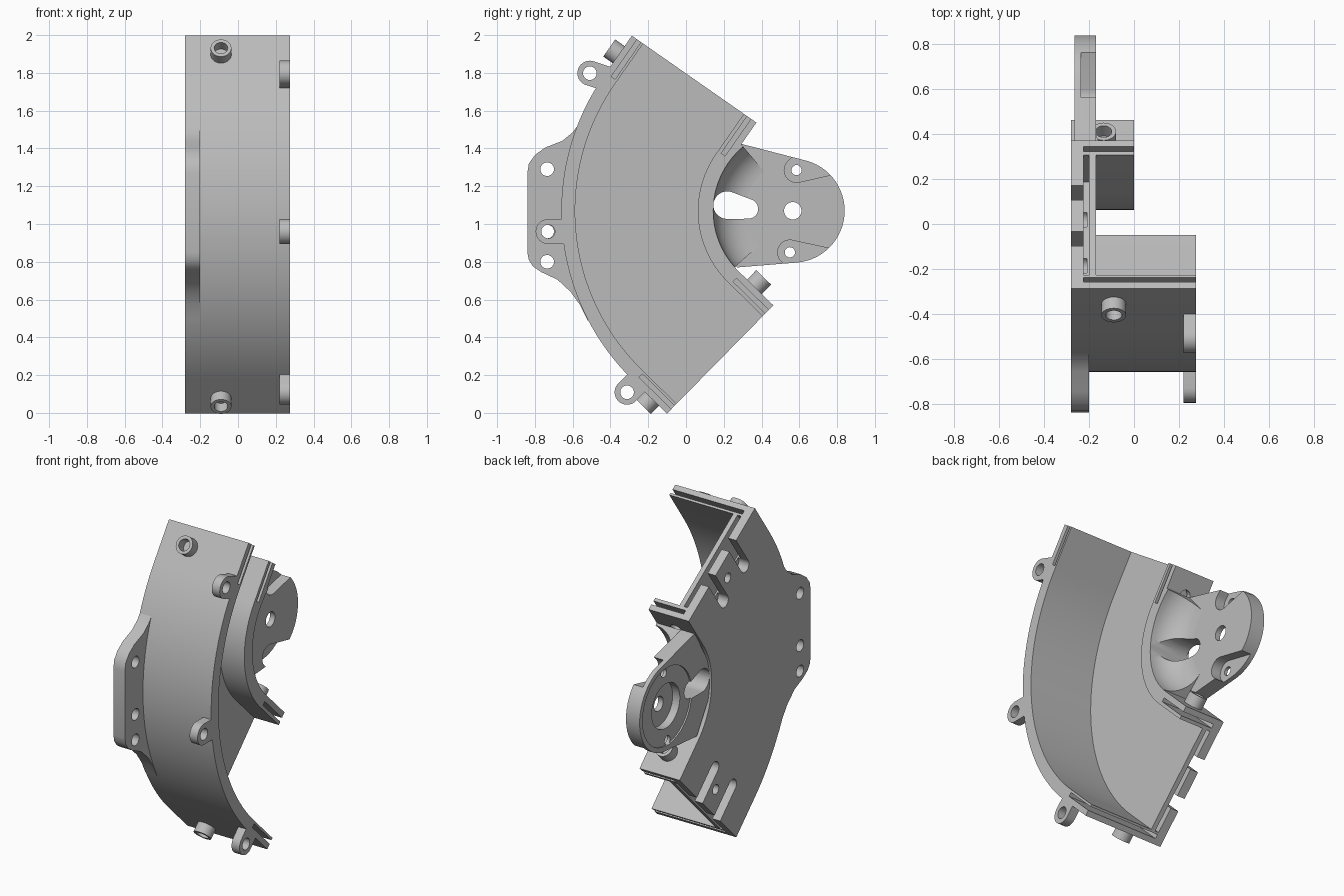
import bpy, bmesh
from math import cos, sin, radians, atan2
from mathutils import Vector

if "Cube" in bpy.data.objects:
    bpy.data.objects.remove(bpy.data.objects["Cube"], do_unlink=True)

gray = bpy.data.materials.new("plain gray")
gray.use_nodes = True
gray.diffuse_color = (0.5, 0.5, 0.5, 1)
gray.node_tree.nodes["Principled BSDF"].inputs["Base Color"].default_value = (0.5, 0.5, 0.5, 1)

# Bend layout in the (y, z) plane: centre, end angles, straight lead length
CENTER = Vector((0.589, 1.069))
TOP, BOTTOM = 145.1, 225.5
LEAD = 0.26
BACK, MID, FLOOR = -0.28, -0.225, -0.17


def polar(r, deg):
    return CENTER + r * Vector((cos(radians(deg)), sin(radians(deg))))


def end_point(end, r, s):
    """Point at radius r, s along the straight lead of one end."""
    a = radians(end)
    t = Vector((sin(a), -cos(a))) * (1 if end == TOP else -1)
    return polar(r, end) + t * s


def path(r, steps=40):
    arc = [polar(r, TOP + (BOTTOM - TOP) * i / steps) for i in range(steps + 1)]
    return [end_point(TOP, r, LEAD)] + arc + [end_point(BOTTOM, r, LEAD)]


def strip(r0, r1):
    return path(r1) + path(r0)[::-1]


def end_rect(end, r0, r1, s0, s1):
    return [end_point(end, r, s) for r, s in ((r0, s0), (r1, s0), (r1, s1), (r0, s1))]


def circle(c, r, n=32):
    return [Vector((c[0] + r * cos(radians(360 * i / n)), c[1] + r * sin(radians(360 * i / n))))
            for i in range(n)]


def hull(points):
    pts = sorted((p[0], p[1]) for p in points)

    def half(seq):
        out = []
        for p in seq:
            while len(out) > 1 and ((out[-1][0] - out[-2][0]) * (p[1] - out[-2][1])
                                    - (out[-1][1] - out[-2][1]) * (p[0] - out[-2][0])) <= 1e-9:
                out.pop()
            out.append(p)
        return out[:-1]
    return half(pts) + half(pts[::-1])


def finish(name, bm):
    bmesh.ops.recalc_face_normals(bm, faces=bm.faces)
    mesh = bpy.data.meshes.new(name)
    bm.to_mesh(mesh)
    bm.free()
    mesh.materials.append(gray)
    ob = bpy.data.objects.new(name, mesh)
    bpy.context.collection.objects.link(ob)
    return ob


def prism(name, outline, x0, x1):
    bm = bmesh.new()
    face = bm.faces.new([bm.verts.new((x0, p[0], p[1])) for p in outline])
    ext = bmesh.ops.extrude_face_region(bm, geom=[face])
    moved = [v for v in ext["geom"] if isinstance(v, bmesh.types.BMVert)]
    bmesh.ops.translate(bm, verts=moved, vec=(x1 - x0, 0, 0))
    return finish(name, bm)


def peg(name, end, x, s, r0, r1, radius):
    """Cylinder standing square to the wall at one end."""
    a, b = end_point(end, r0, s), end_point(end, r1, s)
    axis = Vector((0, b.x - a.x, b.y - a.y))
    bm = bmesh.new()
    bmesh.ops.create_cone(bm, cap_ends=True, segments=32, radius1=radius,
                          radius2=radius, depth=axis.length)
    rot = axis.to_track_quat("Z", "Y").to_matrix()
    bmesh.ops.rotate(bm, verts=bm.verts, matrix=rot, cent=(0, 0, 0))
    bmesh.ops.translate(bm, verts=bm.verts, vec=(x, (a.x + b.x) / 2, (a.y + b.y) / 2))
    return finish(name, bm)


def activate(ob):
    for o in bpy.context.selected_objects:
        o.select_set(False)
    ob.select_set(True)
    bpy.context.view_layer.objects.active = ob


def cut(ob, cutter):
    mod = ob.modifiers.new("cut", "BOOLEAN")
    mod.operation, mod.solver, mod.object = "DIFFERENCE", "EXACT", cutter
    activate(ob)
    bpy.ops.object.modifier_apply(modifier=mod.name)
    bpy.data.objects.remove(cutter, do_unlink=True)


def drill(ob, c, r, x0=-0.4, x1=0.4):
    cut(ob, prism("cutter", circle(c, r), x0, x1))


parts = []

# Channel: floor plate and two curved walls
floor = prism("floor_plate", strip(0.526, 1.176), BACK, FLOOR)
outer = prism("outer_wall", strip(1.176, 1.249), BACK, 0.275)
inner = prism("inner_wall", strip(0.445, 0.526), BACK, 0.0)
parts += [floor, outer, inner]

# Joining grooves at both ends, with a drilled snap tongue between two slots
for end in (TOP, BOTTOM):
    cut(outer, prism("cutter", end_rect(end, 1.19, 1.215, 0.02, 0.4), MID, 0.4))
    cut(inner, prism("cutter", end_rect(end, 0.48, 0.505, 0.02, 0.4), MID, 0.4))
    cut(floor, prism("cutter", end_rect(end, 0.4, 1.3, 0.05, 0.4), MID, -0.2))
    for r in (0.73, 0.98):
        slot = hull(circle(end_point(end, r, 0.05), 0.04) + circle(end_point(end, r, 0.4), 0.04))
        cut(floor, prism("cutter", slot, -0.4, -0.21))
    drill(floor, end_point(end, 0.835, 0.14), 0.03, -0.4, -0.21)

# Hollow pegs on the walls
for name, end, x, s, r0, r1 in (("upper_peg", TOP, -0.09, 0.138, 1.235, 1.31),
                                ("lower_peg", BOTTOM, -0.09, 0.145, 1.235, 1.31),
                                ("inner_peg", BOTTOM, -0.135, 0.12, 0.455, 0.375)):
    p = peg(name, end, x, s, r0, r1, 0.055)
    out = 0.1 if r1 > r0 else -0.1
    cut(p, peg("cutter", end, x, s, r0 + out * 0.15, r1 + out, 0.036))
    parts.append(p)
cut(inner, peg("cutter", TOP, -0.135, 0.12, 0.35, 0.49, 0.034))

# Screw ears along the open edge of the outer wall
for name, c, root in (("upper_ear", end_point(TOP, 1.318, -0.03), end_point(TOP, 1.22, 0.0)),
                      ("middle_ear", Vector((-0.73, 0.96)), Vector((-0.63, 0.96))),
                      ("lower_ear", end_point(BOTTOM, 1.316, 0.03), end_point(BOTTOM, 1.22, 0.03))):
    d = (root - c).normalized()
    side = Vector((-d.y, d.x)) * 0.065
    ear = prism(name, hull(circle(c, 0.066) + [root + side, root - side]), 0.22, 0.275)
    drill(ear, c, 0.036)
    parts.append(ear)

# Front mounting flange
flange = prism("front_flange", [
    (-0.53, 1.59), (-0.56, 1.54), (-0.6, 1.485), (-0.655, 1.44), (-0.745, 1.405), (-0.8, 1.365),
    (-0.832, 1.32), (-0.84, 1.27), (-0.84, 0.85), (-0.832, 0.81), (-0.81, 0.775), (-0.765, 0.745),
    (-0.68, 0.705), (-0.61, 0.64), (-0.56, 0.57), (-0.52, 0.49)], BACK, -0.2)
for z in (1.29, 0.96, 0.8):
    drill(flange, (-0.735, z), 0.036)
parts.append(flange)

# Motor mount: rounded plate, recessed from behind
hub = (0.565, 1.07)
mount = prism("motor_mount", hull(circle(hub, 0.275, 64) + [(0.29, 1.425), (0.27, 0.77), (0.13, 1.0),
                                                           (0.13, 1.15)]), -0.265, FLOOR)
drill(mount, hub, 0.245, -0.4, -0.255)
drill(mount, hub, 0.14, -0.4, -0.205)
drill(mount, hub, 0.046)
for screw, far in (((0.585, 1.285), (0.8, 1.4)), ((0.55, 0.85), (0.77, 0.735))):
    cut(mount, prism("cutter", hull(circle(screw, 0.065) + circle(far, 0.13)), -0.235, 0.1))
    drill(mount, screw, 0.027)
parts.append(mount)

# Curved blend from the inner wall down to the mount
bm = bmesh.new()
R = 0.17
section = [(0.46, FLOOR - 0.02), (0.46, 0.0), (0.445, 0.0)]
section += [(0.445 - R + R * cos(radians(a)), R * -sin(radians(a))) for a in range(9, 91, 9)]
section += [(0.445 - R, FLOOR - 0.02)]
rings = []
for i in range(25):
    ps = [(polar(r, 130 + i * 92 / 24), x) for r, x in section]
    rings.append([bm.verts.new((x, p.x, p.y)) for p, x in ps])
n = len(section)
for a, b in zip(rings, rings[1:]):
    for j in range(n):
        bm.faces.new((a[j], a[(j + 1) % n], b[(j + 1) % n], b[j]))
bm.faces.new(rings[0])
bm.faces.new(rings[-1][::-1])
blend = finish("mount_blend", bm)
parts.append(blend)

# Teardrop opening through blend and mount
for ob in (mount, blend):
    cut(ob, prism("cutter", hull(circle((0.218, 1.1), 0.073) + circle((0.33, 1.08), 0.052)), -0.4, 0.2))

for ob in parts:
    activate(ob)
    bpy.ops.object.shade_smooth_by_angle(angle=radians(30))
